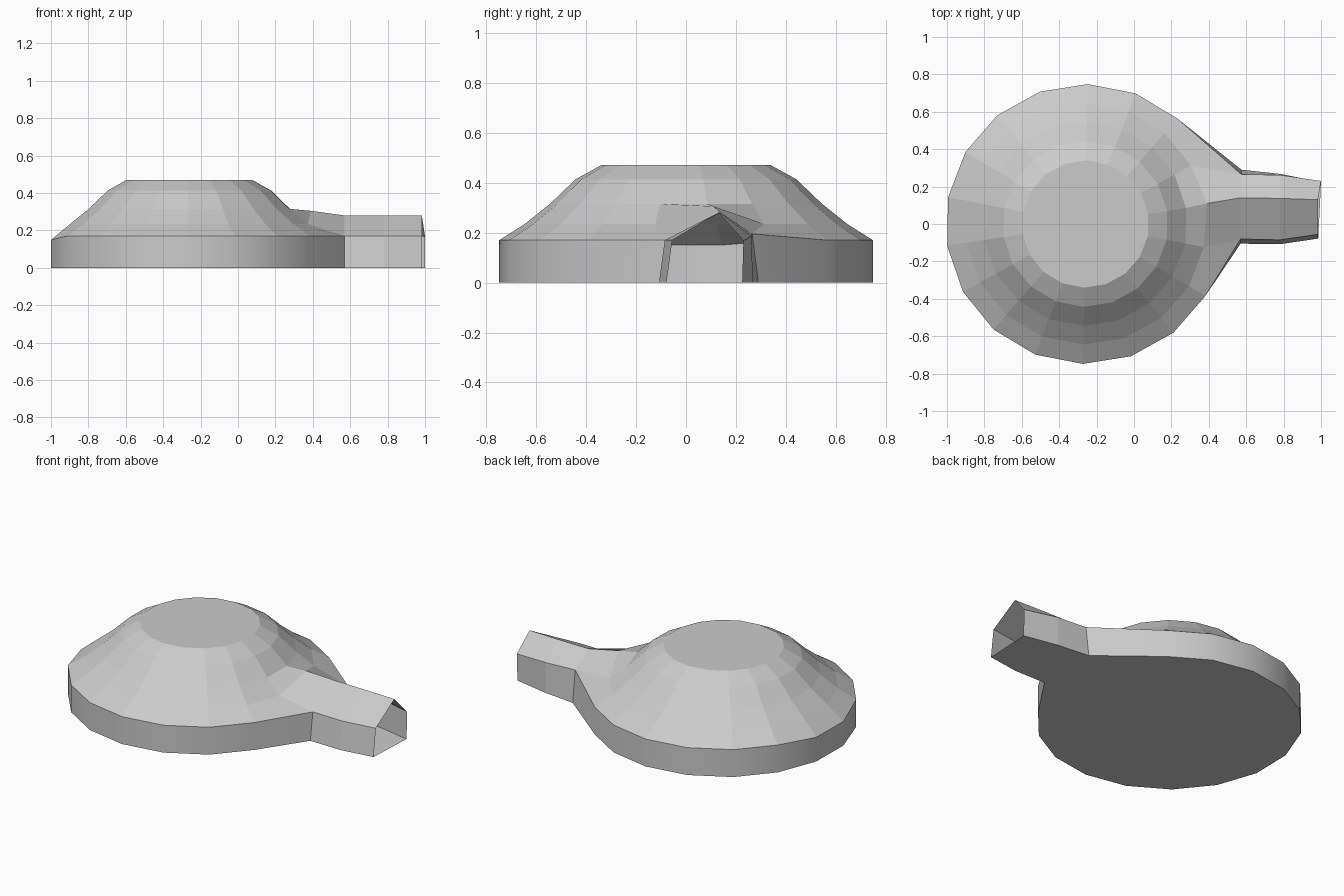
import bpy, bmesh
from math import cos, sin, radians

cube = bpy.data.objects.get("Cube")
if cube:
    bpy.data.objects.remove(cube, do_unlink=True)

SIDES = 18
CX = -0.26
# Columns of the dome that flow into the spout: back eave, ridge, front eave
BACK, RIDGE, FRONT = 0, SIDES - 1, SIDES - 2

grey = bpy.data.materials.new("plain grey")
grey.use_nodes = True
colour = (0.6, 0.6, 0.6, 1)
grey.diffuse_color = colour
grey.node_tree.nodes["Principled BSDF"].inputs["Base Color"].default_value = colour

bm = bmesh.new()


def ring(radius, z, moved={}):
    """One ring of the dome, with some corners pulled to new places."""
    verts = []
    for i in range(SIDES):
        a = radians(29 + 20 * i)
        p = moved.get(i, (CX + radius * cos(a), radius * sin(a), z))
        if radius > 0.7 and z > 0 and i in (7, 8):
            p = (p[0], p[1], 0.15)
        verts.append(bm.verts.new(p))
    return verts


def bridge(upper, lower, smooth=False, skip=()):
    n = len(upper)
    for i in range(n):
        if i not in skip:
            j = (i + 1) % n
            f = bm.faces.new((upper[i], lower[i], lower[j], upper[j]))
            f.smooth = smooth


# Dome rings from the flat top down to the rim
rings = [
    ring(0.34, 0.47),
    ring(0.443, 0.413),
    ring(0.545, 0.315),
    ring(0.645, 0.235, {RIDGE: (0.39, 0.11, 0.305)}),
    ring(0.748, 0.17, {BACK: (0.575, 0.265, 0.195),
                       RIDGE: (0.57, 0.14, 0.28),
                       FRONT: (0.57, -0.08, 0.17)}),
]
base = ring(0.748, 0, {BACK: (0.575, 0.29, 0), FRONT: (0.57, -0.105, 0)})
bm.faces.new(rings[0])
for upper, lower in zip(rings, rings[1:]):
    bridge(upper, lower)

# Upright wall, left open where the spout joins
rim = rings[-1]
bridge(rim, base, True, (FRONT, RIDGE))
bm.verts.remove(base[RIDGE])

# Hollow spout: front foot, front eave, ridge, back eave, back foot
section = [base[FRONT], rim[FRONT], rim[RIDGE], rim[BACK], base[BACK]]
spout_feet = []
for points in (
    [(0.78, -0.108, 0), (0.78, -0.085, 0.17), (0.78, 0.137, 0.28),
     (0.78, 0.262, 0.185), (0.78, 0.268, 0)],
    [(0.985, -0.078, 0), (0.985, -0.055, 0.17), (0.983, 0.13, 0.28),
     (1.0, 0.23, 0.168), (1.0, 0.225, 0)],
):
    new = [bm.verts.new(p) for p in points]
    for i in range(4):
        bm.faces.new((section[i], new[i], new[i + 1], section[i + 1]))
    section = new
    spout_feet.append((new[0], new[-1]))

# Flat floor under the dome and the spout
outline = base[:RIDGE] + [f for f, b in spout_feet] + [b for f, b in reversed(spout_feet)]
bm.faces.new(outline[::-1])

mesh = bpy.data.meshes.new("domed_shell_with_spout")
bm.to_mesh(mesh)
bm.free()
mesh.materials.append(grey)
shell = bpy.data.objects.new("domed_shell_with_spout", mesh)
bpy.context.collection.objects.link(shell)
